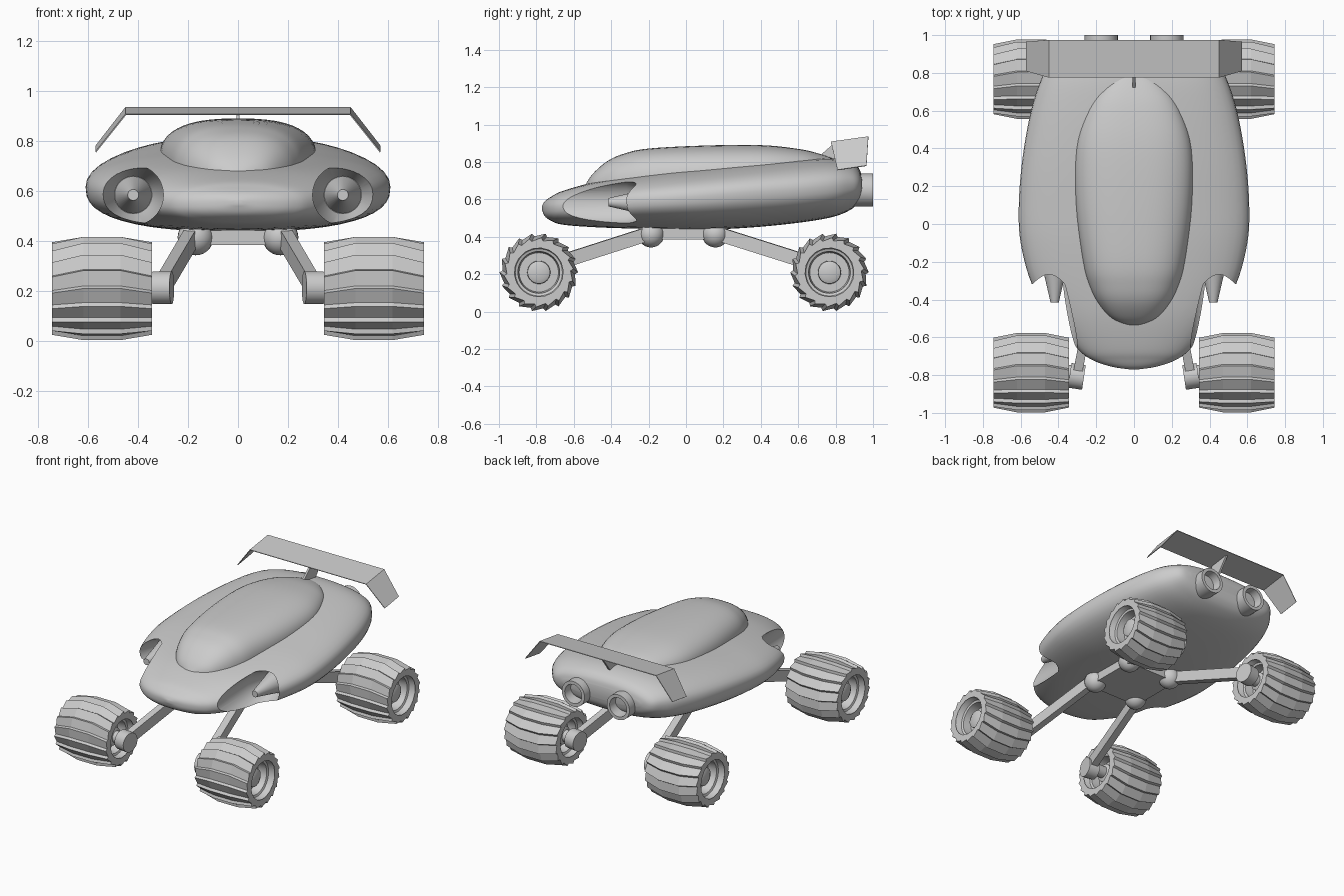
import bpy, bmesh
from math import sin, cos, tau, radians
from mathutils import Vector

if "Cube" in bpy.data.objects:
    bpy.data.objects.remove(bpy.data.objects["Cube"])


def make(name, bm, angle=35):
    bmesh.ops.recalc_face_normals(bm, faces=bm.faces)
    me = bpy.data.meshes.new(name)
    bm.to_mesh(me)
    bm.free()
    ob = bpy.data.objects.new(name, me)
    bpy.context.collection.objects.link(ob)
    if angle:
        smooth(ob, angle)
    return ob


def smooth(ob, angle=35):
    bpy.ops.object.select_all(action='DESELECT')
    ob.select_set(True)
    bpy.context.view_layer.objects.active = ob
    bpy.ops.object.shade_smooth_by_angle(angle=radians(angle))


def loft(name, rings, caps=True, angle=35):
    bm = bmesh.new()
    vs = [[bm.verts.new(p) for p in r] for r in rings]
    n = len(vs[0])
    for a, b in zip(vs, vs[1:]):
        for i in range(n):
            bm.faces.new((a[i], a[(i + 1) % n], b[(i + 1) % n], b[i]))
    if caps:
        bm.faces.new(vs[0])
        bm.faces.new(vs[-1])
    return make(name, bm, angle)


def lathe(name, profile, center, axis, n=40, angle=35):
    """Turn (radius, height) points round an axis through center."""
    rot = Vector((0, 0, 1)).rotation_difference(Vector(axis).normalized())
    rings = [[Vector(center) + rot @ Vector((r * cos(tau * i / n), r * sin(tau * i / n), h))
              for i in range(n)] for r, h in profile]
    return loft(name, rings, True, angle)


def plate(name, pts, depth):
    """Extrude a polygon by a depth vector."""
    d = Vector(depth)
    return loft(name, [[Vector(p) for p in pts], [Vector(p) + d for p in pts]], True, None)


def hull(name, stations, n_up, n_low, seg=48, steps=5):
    """Loft superellipse sections (y, half width, z low, z mid, z top), splined along y."""
    s = [Vector(t) for t in stations]
    s = [s[0]] + s + [s[-1]]
    rows = []
    for a, b, c, d in zip(s, s[1:], s[2:], s[3:]):
        for k in range(steps):
            t = k / steps
            rows.append(0.5 * (2 * b + (c - a) * t + (2 * a - 5 * b + 4 * c - d) * t * t
                               + (3 * b - a - 3 * c + d) * t ** 3))
    rows.append(s[-1])
    rings = []
    for y, w, lo, mid, hi in rows:
        ring = []
        for i in range(seg):
            c, sn = cos(tau * i / seg), sin(tau * i / seg)
            e = 2 / (n_up if sn > 0 else n_low)
            x = w * abs(c) ** e * (1 if c > 0 else -1)
            h = abs(sn) ** e
            ring.append((x, y, mid + h * ((hi - mid) if sn > 0 else (lo - mid))))
        rings.append(ring)
    return loft(name, rings)


# Body shell
body = hull("body", [Vector(t) for t in (
    (-.77, .02, .545, .555, .565), (-.755, .12, .51, .55, .59), (-.72, .22, .485, .55, .615),
    (-.66, .30, .465, .555, .645), (-.5, .43, .452, .57, .69), (-.32, .54, .445, .59, .72),
    (-.1, .60, .44, .605, .75), (.1, .61, .438, .62, .77), (.35, .59, .45, .64, .795),
    (.6, .545, .475, .655, .815), (.78, .485, .505, .67, .82), (.88, .42, .545, .68, .80),
    (.925, .37, .59, .68, .765), (.94, .30, .64, .68, .72))], 2.3, 2.5)

# Intake recesses cut into the front corners, each with a centre cone
for sx in (-1, 1):
    side = "left" if sx < 0 else "right"
    cutter = lathe("intake_cutter", [(.121, -.9), (.121, -.32), (.075, -.19)],
                   (sx * .42, 0, .585), (0, 1, 0), 48)
    cutter.hide_render = True
    mod = body.modifiers.new("intake", 'BOOLEAN')
    mod.operation, mod.object, mod.solver = 'DIFFERENCE', cutter, 'EXACT'
    bpy.context.view_layer.objects.active = body
    bpy.ops.object.modifier_apply(modifier=mod.name)
    bpy.data.objects.remove(cutter)
    lathe("intake_cone_" + side, [(.022, -.415), (.075, -.185)], (sx * .42, 0, .585), (0, 1, 0))
smooth(body)

# Canopy
hull("canopy", [Vector(t) for t in (
    (-.545, .02, .63, .64, .665), (-.5, .12, .62, .65, .735), (-.42, .19, .62, .66, .805),
    (-.33, .235, .63, .67, .845), (-.2, .27, .65, .69, .872), (.1, .31, .68, .71, .888),
    (.4, .31, .70, .73, .89), (.6, .25, .72, .75, .87), (.72, .17, .73, .76, .842),
    (.83, .04, .74, .77, .80))], 2.6, 2)

# Exhaust pipes
for sx in (-1, 1):
    lathe("exhaust_" + ("left" if sx < 0 else "right"),
          [(.06, .70), (.088, .85), (.088, 1.0), (.066, 1.0), (.058, .86)],
          (sx * .174, 0, .65), (0, 1, 0))

# Rear wing: bent sheet, and its fin
bm = bmesh.new()
front = [(-.57, .81, .757), (-.45, .775, .907), (.45, .775, .907), (.57, .81, .757)]
rear = [(-.57, .965, .78), (-.45, .975, .935), (.45, .975, .935), (.57, .965, .78)]
fv, rv = ([bm.verts.new(p) for p in row] for row in (front, rear))
for i in range(3):
    bm.faces.new((fv[i], fv[i + 1], rv[i + 1], rv[i]))
wing = make("rear_wing", bm, None)
mod = wing.modifiers.new("thickness", 'SOLIDIFY')
mod.thickness, mod.offset = .005, 0
plate("wing_fin", [(-.007, y, z) for y, z in
                   ((.72, .80), (.72, .838), (.80, .908), (.94, .928), (.83, .78))], (.014, 0, 0))

# Chassis plate under the body
plate("chassis_plate", [(x, y - .015, .385) for x, y in (
    (-.12, -.2), (.12, -.2), (.2, -.12), (.2, .12), (.12, .2), (-.12, .2), (-.2, .12), (-.2, -.12))],
    (0, 0, .08))


def tyre(name, cx, cy, teeth=18):
    """Barrel tyre with sawtooth chevron tread."""
    rings = []
    for x, r, cut, turn in ((-.2, .13, 0, .1), (-.2, .186, .016, .1), (-.075, .21, .016, 0),
                            (.075, .21, .016, 0), (.2, .186, .016, .1), (.2, .13, 0, .1)):
        ring = []
        for k in range(teeth):
            for frac, drop in ((0, 0), (.85, cut)):
                a = tau * (k + frac) / teeth + turn
                ring.append((cx + x, cy + (r - drop) * cos(a), .21 + (r - drop) * sin(a)))
        rings.append(ring)
    return loft(name, rings, False, None)


# Four wheels with their suspension
half_rim = [(.04, .15), (.06, .14), (.062, .09), (.105, .09), (.112, .15), (.126, .155), (.14, .198)]
rim_profile = [(r, -h) for r, h in half_rim] + [(r, h) for r, h in reversed(half_rim)]
for sx in (-1, 1):
    for sy in (-1, 1):
        tag = ("front_" if sy < 0 else "rear_") + ("left" if sx < 0 else "right")
        cy = sy * .777 - .01
        tyre("tyre_" + tag, sx * .545, cy)
        lathe("rim_" + tag, rim_profile, (sx * .545, cy, .21), (1, 0, 0))
        lathe("axle_" + tag, [(.04, -.12), (.04, .12)], (sx * .40, cy, .21), (1, 0, 0), 24)
        # Hub knuckle at the arm's outer end
        lathe("knuckle_" + tag, [(.066, -.038), (.066, .038)],
              (sx * .303, cy + sy * .02, .213), (1, -sx * sy * .15, 0), 24)
        # Ball joint on the chassis
        bm = bmesh.new()
        bmesh.ops.create_uvsphere(bm, u_segments=24, v_segments=14, radius=.072)
        bmesh.ops.translate(bm, verts=bm.verts, vec=(sx * .17, sy * .172 - .015, .415))
        make("ball_joint_" + tag, bm, 60)
        # Suspension arm: square bar between ball and knuckle
        p = Vector((sx * .185, sy * .175 - .015, .42))
        q = Vector((sx * .30, cy + sy * .01, .225))
        d = (q - p).normalized()
        u = d.cross(Vector((0, 0, 1))).normalized()
        v = u.cross(d)
        loft("arm_" + tag, [[c + u * a * .024 + v * b * .037 for a, b in
                             ((-1, -1), (1, -1), (1, 1), (-1, 1))] for c in (p, q)], True, None)
